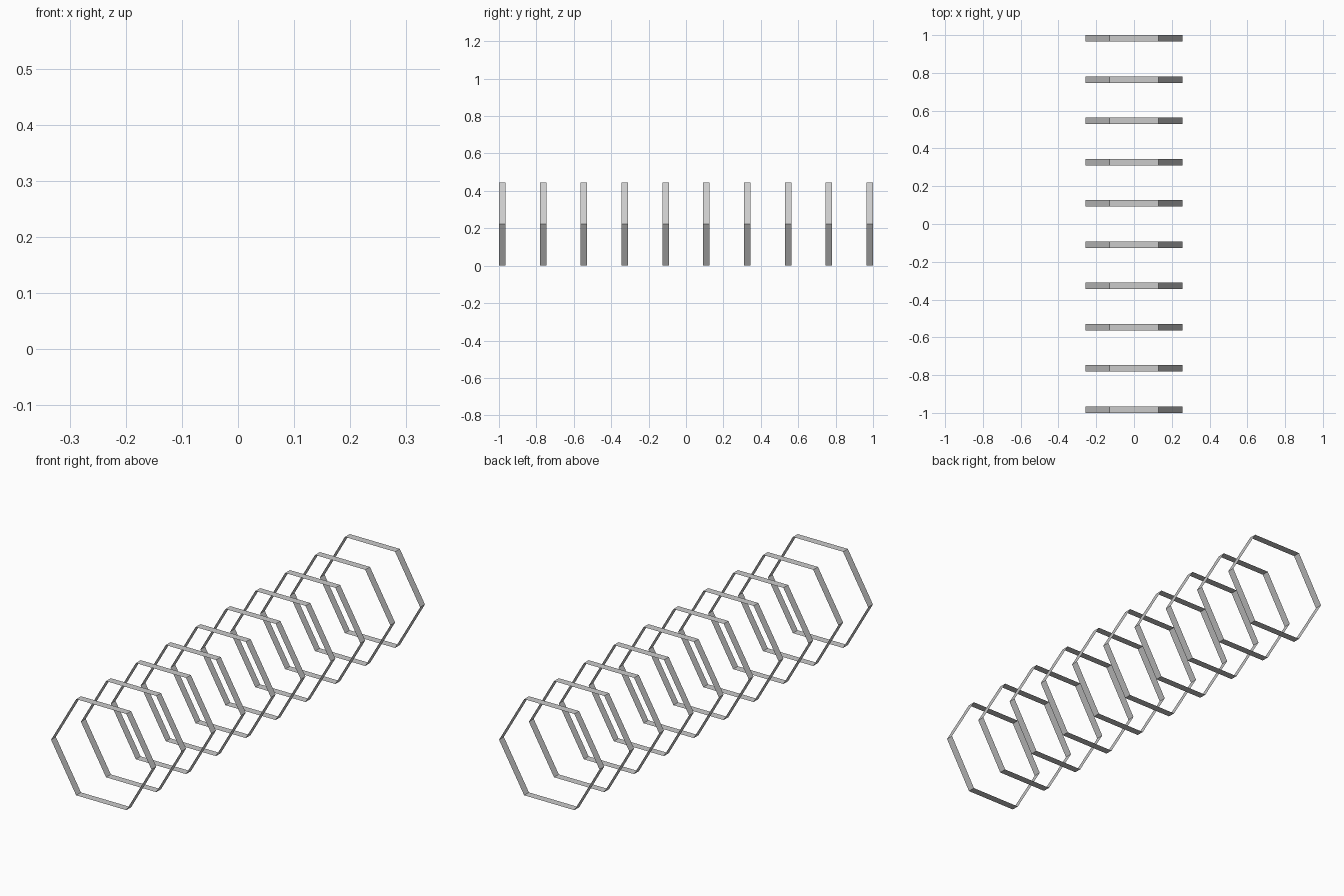
import bpy, bmesh, math

if "Cube" in bpy.data.objects:
    bpy.data.objects.remove(bpy.data.objects["Cube"])

COUNT = 10
RADIUS = 0.257
WIDTH = 0.035
HALF = RADIUS * math.sqrt(3) / 2      # centre height so the flat side rests on z = 0

# Open hexagonal band: a thin, uncapped six-sided tube running along y
mesh = bpy.data.meshes.new("hex_band")
bm = bmesh.new()
rims = []
for y in (-WIDTH / 2, WIDTH / 2):
    rims.append([bm.verts.new((RADIUS * math.cos(math.radians(60 * i)), y,
                               RADIUS * math.sin(math.radians(60 * i))))
                 for i in range(6)])
front, back = rims
for i in range(6):
    j = (i + 1) % 6
    bm.faces.new((front[i], back[i], back[j], front[j]))
# Make every wall face outward
for f in bm.faces:
    f.normal_update()
    if f.normal.dot(f.calc_center_median()) < 0:
        f.normal_flip()
bm.to_mesh(mesh)
bm.free()

# Row of evenly spaced bands sharing one mesh
first = -1 + WIDTH / 2
step = (2 - WIDTH) / (COUNT - 1)
for n in range(COUNT):
    ring = bpy.data.objects.new(f"hex_ring_{n + 1}", mesh)
    ring.location = (0, first + n * step, HALF)
    bpy.context.collection.objects.link(ring)
